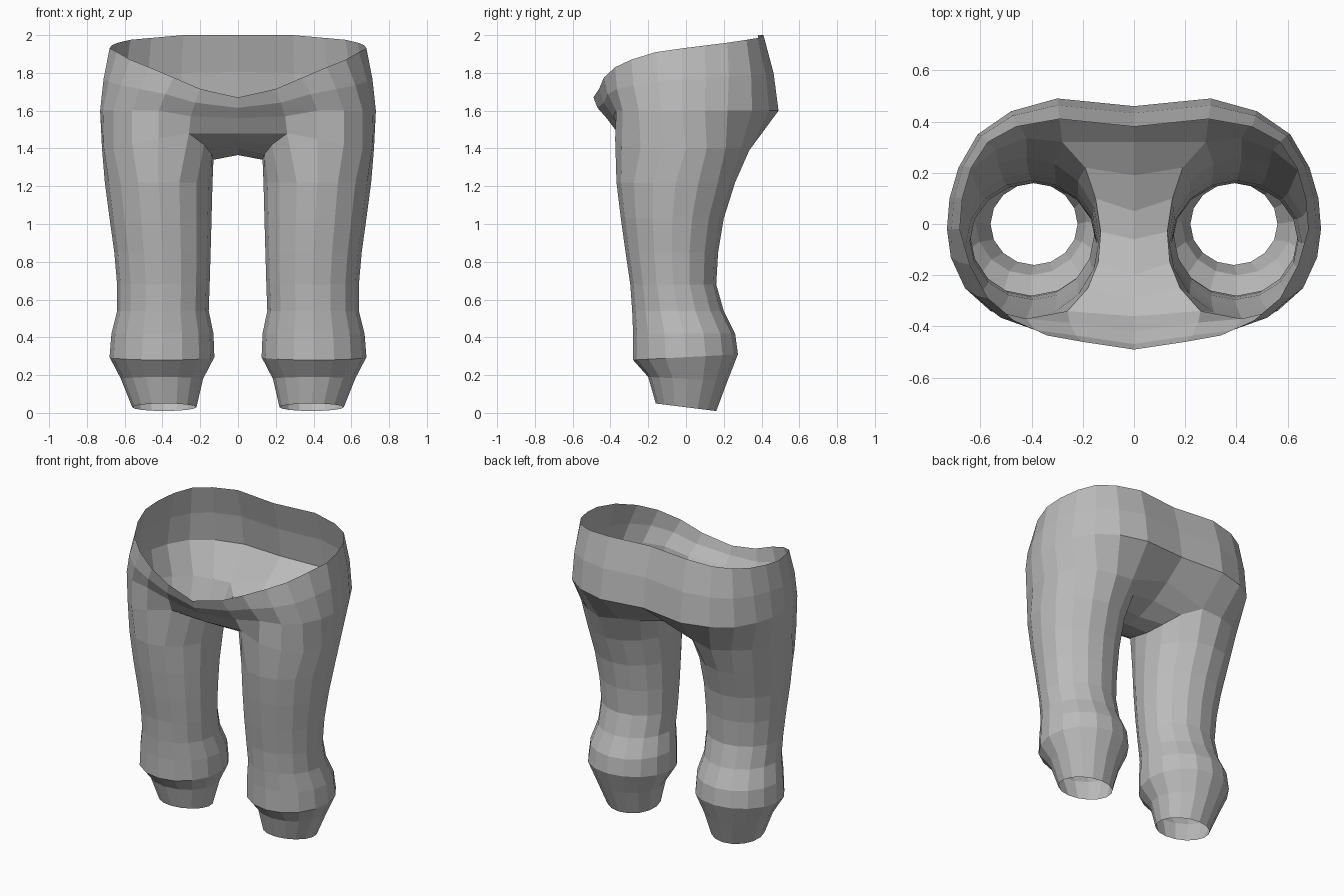
import bpy
import bmesh
from math import cos, sin, pi

cube = bpy.data.objects.get("Cube")
if cube:
    bpy.data.objects.remove(cube, do_unlink=True)

SIDES = 16
INNER_BACK, INNER_FRONT = 5, 11   # ring columns where the crotch panel starts and ends

# Plain cloth colour
cloth = bpy.data.materials.new("grey_cloth")
cloth.use_nodes = True
cloth.diffuse_color = (0.5, 0.5, 0.5, 1)
cloth.node_tree.nodes["Principled BSDF"].inputs["Base Color"].default_value = cloth.diffuse_color

bm = bmesh.new()


def add_row(points):
    return [bm.verts.new(p) for p in points]


def bridge(lower, upper, closed=False):
    """Join two rows of equal length with quads."""
    count = len(lower)
    for i in range(count if closed else count - 1):
        j = (i + 1) % count
        bm.faces.new((lower[i], lower[j], upper[j], upper[i]))


def leg_ring(z, inner, outer, front, back, tilt):
    """Oval ring; tilt raises the back edge and lowers the front edge."""
    points = []
    for k in range(SIDES):
        c, s = cos(2 * pi * k / SIDES), sin(2 * pi * k / SIDES)
        points.append(((inner + outer) / 2 + (outer - inner) / 2 * c,
                       (front + back) / 2 + (back - front) / 2 * s,
                       z + tilt * s))
    return points


# Leg from cuff to thigh: height, inner x, outer x, front y, back y, tilt
leg_rings = [
    (.03, .22, .56, -.16, .16, -.02),
    (.18, .185, .62, -.2, .22, -.01),
    (.295, .125, .68, -.28, .275, .015),
    (.42, .13, .67, -.28, .26, 0),
    (.54, .155, .64, -.285, .2, 0),
    (.68, .15, .64, -.295, .16, 0),
    (.85, .145, .655, -.32, .17, 0),
    (1.03, .14, .68, -.345, .2, 0),
    (1.22, .135, .705, -.368, .26, 0),
]

# Top of thigh, from the front of the crotch around the outside to the back
thigh_outside = [
    (.26, -.34, 1.48), (.42, -.375, 1.45), (.56, -.34, 1.42), (.66, -.24, 1.4),
    (.71, -.12, 1.4), (.72, 0, 1.4), (.7, .11, 1.4), (.64, .21, 1.4),
    (.54, .29, 1.4), (.42, .335, 1.39), (.28, .32, 1.41),
]
# Inside of thigh, from back to front
thigh_inside = [
    (.19, .22, 1.38), (.15, .1, 1.35), (.13, -.03, 1.34),
    (.14, -.15, 1.37), (.18, -.25, 1.42),
]
# Crotch centreline, from back to front
crotch_line = [
    (.32, 1.5), (.19, 1.42), (.05, 1.37), (-.06, 1.365),
    (-.2, 1.4), (-.29, 1.44), (-.36, 1.48),
]
# Widest hip line and waist edge, both from front centre to back centre
hip = [
    (0, -.42, 1.56), (.25, -.385, 1.57), (.42, -.37, 1.6), (.56, -.335, 1.6),
    (.66, -.25, 1.6), (.715, -.13, 1.6), (.73, -.02, 1.6), (.72, .1, 1.6),
    (.685, .22, 1.6), (.61, .35, 1.6), (.48, .44, 1.6), (.3, .49, 1.6), (0, .46, 1.61),
]
waist = [
    (0, -.49, 1.67), (.2, -.46, 1.715), (.34, -.435, 1.775), (.47, -.375, 1.83),
    (.57, -.29, 1.87), (.64, -.16, 1.91), (.68, -.02, 1.93), (.67, .1, 1.945),
    (.635, .22, 1.96), (.57, .32, 1.975), (.46, .38, 1.985), (.29, .41, 2), (0, .38, 2),
]

# Leg tube
rows = [add_row(leg_ring(*ring)) for ring in leg_rings]
for lower, upper in zip(rows, rows[1:]):
    bridge(lower, upper, closed=True)

# Thigh opening joined to the tube, starting at the front inner column
outside = add_row(thigh_outside)
inside = add_row(thigh_inside)
top_ring = rows[-1][INNER_FRONT:] + rows[-1][:INNER_FRONT]
bridge(top_ring, outside + inside, closed=True)

# Crotch panel
centre = add_row([(0, y, z) for y, z in crotch_line])
bridge([outside[-1]] + inside + [outside[0]], centre)

# Hips up to the open waist
middle = [tuple((a + b) / 2 * f for a, b, f in zip(p, q, (1.01, 1.03, 1)))
          for p, q in zip(hip, waist)]
lower = [centre[-1]] + outside + [centre[0]]
for points in (hip, middle, waist):
    upper = add_row(points)
    bridge(lower, upper)
    lower = upper

bmesh.ops.recalc_face_normals(bm, faces=bm.faces[:])
mesh = bpy.data.meshes.new("trousers")
bm.to_mesh(mesh)
bm.free()
mesh.materials.append(cloth)

# Mirror the half across the centre seam
trousers = bpy.data.objects.new("trousers", mesh)
bpy.context.collection.objects.link(trousers)
mirror = trousers.modifiers.new("other_half", "MIRROR")
mirror.use_clip = True
mirror.merge_threshold = .001
